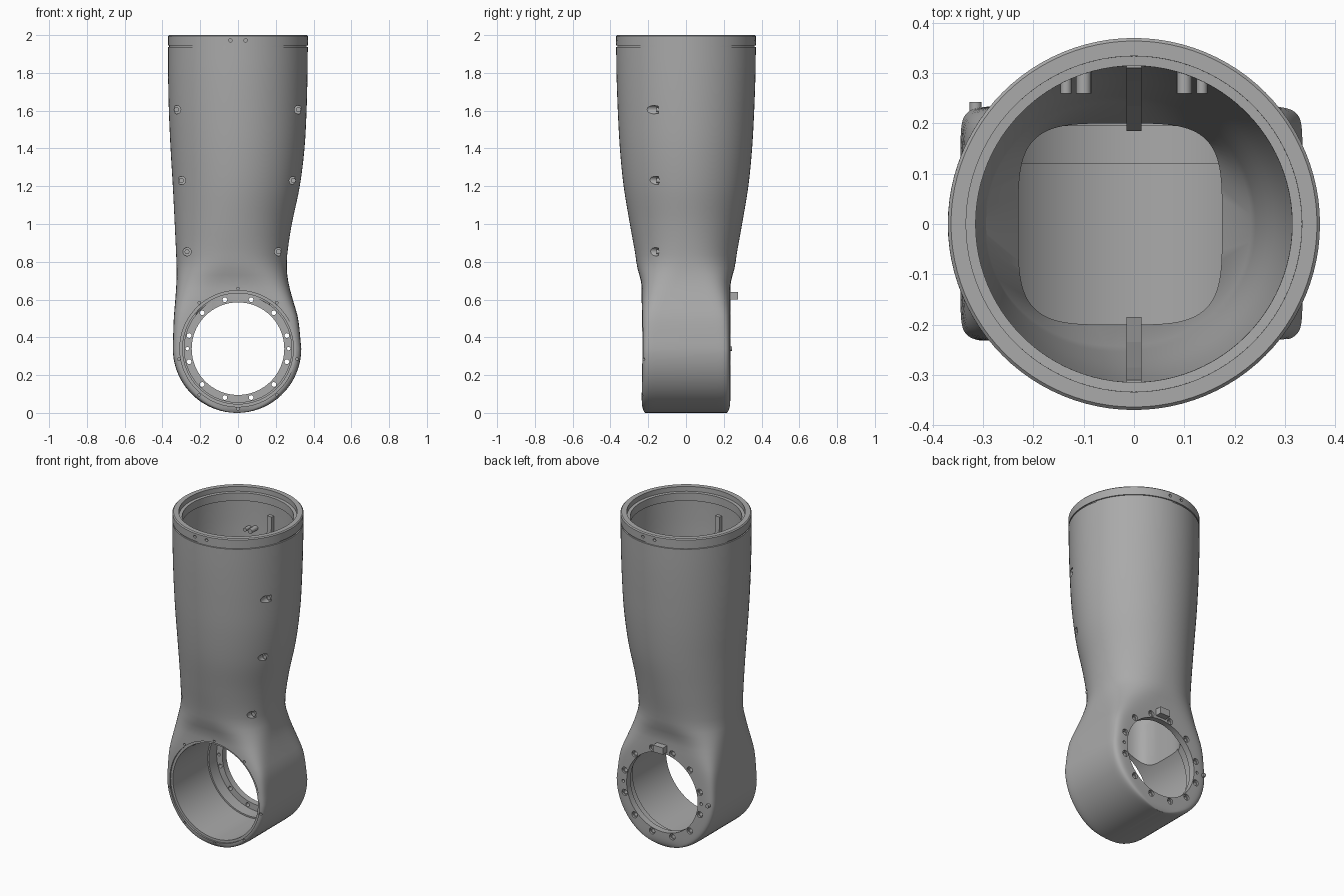
import bpy, bmesh
from math import sin, cos, pi, radians
from mathutils import Matrix, Vector

cube = bpy.data.objects.get("Cube")
if cube:
    bpy.data.objects.remove(cube, do_unlink=True)

grey = bpy.data.materials.new("cast_grey")
grey.use_nodes = True
grey.diffuse_color = (0.4, 0.4, 0.4, 1)
grey.node_tree.nodes["Principled BSDF"].inputs["Base Color"].default_value = (0.4, 0.4, 0.4, 1)

HUB_Z = 0.34
SIDES = 96


def make_object(name, bm):
    bmesh.ops.recalc_face_normals(bm, faces=bm.faces)
    mesh = bpy.data.meshes.new(name)
    bm.to_mesh(mesh)
    bm.free()
    obj = bpy.data.objects.new(name, mesh)
    mesh.materials.append(grey)
    bpy.context.collection.objects.link(obj)
    return obj


def skin(name, rings, closed=False):
    """Bridge a list of point rings; cap the ends unless the loop closes."""
    bm = bmesh.new()
    loops = [[bm.verts.new(p) for p in ring] for ring in rings]
    n = len(loops[0])
    for a, b in zip(loops, loops[1:]):
        for i in range(n):
            j = (i + 1) % n
            bm.faces.new((a[i], a[j], b[j], b[i]))
    bm.faces.new(loops[0])
    bm.faces.new(loops[-1])
    return make_object(name, bm)


def section(z, left, right, half_y, power):
    """Superellipse ring: a circle at power 2, nearly a box at high power."""
    mid, half = (left + right) / 2, (right - left) / 2

    def soft(v):
        return 0 if abs(v) < 1e-6 else abs(v) ** (2 / power) * (1 if v > 0 else -1)
    angles = [2 * pi * i / SIDES for i in range(SIDES)]
    return [(mid + half * soft(cos(t)), half_y * soft(sin(t)), z) for t in angles]


def add_rod(bm, x, z, y0, y1, r, sides=20):
    """Cylinder along y."""
    m = Matrix.Translation((x, (y0 + y1) / 2, z)) @ Matrix.Rotation(pi / 2, 4, 'X')
    bmesh.ops.create_cone(bm, cap_ends=True, segments=sides, radius1=r, radius2=r,
                          depth=abs(y1 - y0), matrix=m)


def add_box(bm, centre, size):
    bmesh.ops.create_cube(bm, size=1, matrix=Matrix.Translation(centre) @ Matrix.Diagonal((*size, 1)))


def cut(target, cutter):
    cutter.hide_render = True
    mod = target.modifiers.new("cut", 'BOOLEAN')
    mod.operation, mod.solver, mod.object = 'DIFFERENCE', 'EXACT', cutter
    bpy.context.view_layer.objects.active = target
    bpy.ops.object.modifier_apply(modifier=mod.name)
    bpy.data.objects.remove(cutter, do_unlink=True)


def smooth(obj):
    bpy.ops.object.select_all(action='DESELECT')
    obj.select_set(True)
    bpy.context.view_layer.objects.active = obj
    bpy.ops.object.shade_smooth_by_angle(angle=radians(28))


# Outer shape: height, left, right, half depth, squareness
PROFILE = [
    (2.0, -.37, .37, .37, 2), (1.8, -.37, .368, .368, 2), (1.6, -.366, .363, .361, 2),
    (1.4, -.357, .352, .35, 2), (1.2, -.345, .327, .33, 2), (1.0, -.335, .285, .297, 2.05),
    (.85, -.328, .262, .27, 2.2), (.77, -.325, .258, .258, 2.5), (.69, -.326, .267, .237, 3.8),
    (.6, -.332, .29, .235, 6), (.5, -.34, .318, .235, 10), (HUB_Z, -.345, .335, .235, 14)]


def outer(z):
    """Smoothly interpolated profile row at height z."""
    k = next(i for i in range(len(PROFILE) - 1) if z >= PROFILE[i + 1][0] - 1e-9)
    p1, p2 = PROFILE[k], PROFILE[k + 1]
    p0, p3 = PROFILE[max(k - 1, 0)], PROFILE[min(k + 2, len(PROFILE) - 1)]
    t = (z - p1[0]) / (p2[0] - p1[0])
    row = []
    for a, b, c, d in zip(p0[1:], p1[1:], p2[1:], p3[1:]):
        m1 = (c - a) / (p2[0] - p0[0]) * (p2[0] - p1[0])
        m2 = (d - b) / (p3[0] - p1[0]) * (p2[0] - p1[0])
        row.append((2*t**3 - 3*t**2 + 1) * b + (t**3 - 2*t**2 + t) * m1
                   + (3*t**2 - 2*t**3) * c + (t**3 - t**2) * m2)
    return row


def offset_ring(z, inset):
    left, right, half_y, power = outer(z)
    return section(z, left + inset, right - inset, half_y - inset, power)


# Housing: tube with a cap seam groove, flowing into the round joint hub
rings = [offset_ring(z, d) for z, d in ((2, .006), (1.994, 0), (1.945, 0), (1.944, .006),
                                        (1.937, .006), (1.936, 0))]
steps = 44
rings += [offset_ring(1.9 + (HUB_Z - 1.9) * i / steps, 0) for i in range(steps + 1)]
for i in range(1, 20):
    t = pi / 2 * i / 19.3
    w = 0.34 * cos(t)
    rings.append(section(HUB_Z - 0.34 * sin(t), -.005 - w, -.005 + w,
                         .235 - .018 * sin(t) ** 16, 14))
housing = skin("arm_housing", rings)

# Hollow tube with stepped mouth, narrowing to a squared opening into the hub
cavity = [offset_ring(z, d) for z, d in ((1.985, .036), (1.97, .036), (1.969, .055), (1.92, .055), (1.919, .038))]
cavity.insert(0, section(2.05, -.334, .334, .334, 2))
cavity += [offset_ring(1.8 - i * .06, .036) for i in range(16)]
cavity += [section(z, -.23, .175, .2, 4) for z in (.8, .4)]
cut(housing, skin("tube_cavity", cavity))

# Hub bore: open at the front, stepped to a bolted flange at the back
bore = []
for y, r in ((-.4, .308), (-.222, .308), (-.222, .293), (.12, .293), (.12, .284),
             (.195, .284), (.195, .245), (.4, .245)):
    bore.append([(r * cos(2 * pi * i / SIDES), y, HUB_Z + r * sin(2 * pi * i / SIDES))
                 for i in range(SIDES)])
cut(housing, skin("hub_bore", bore))

# Counterbores: flange bolts and tube side screws
SCREWS = [(-.325, 1.605), (.32, 1.605), (-.3, 1.23), (.293, 1.23), (-.27, .853), (.215, .853)]
FLANGE = [(.268 * cos(radians(a)), HUB_Z + .268 * sin(radians(a))) for a in range(15, 375, 30)]
wide, narrow = bmesh.new(), bmesh.new()
for x, z in SCREWS:
    add_rod(wide, x, z, -.5, -.145, .022)
for x, z in FLANGE:
    add_rod(wide, x, z, .222, .3, .019)
    add_rod(narrow, x, z, .15, .3, .0125)
for side in (-1, 1):
    add_rod(narrow, side * .268, HUB_Z, .15, .3, .009)
    for x in (-.04, .04):
        add_rod(narrow, x, 1.972, side * .35, side * .42, .009)
for a in (90, 50, 130, -10, -50, -90, -130, -170):
    add_rod(narrow, .318 * cos(radians(a)), HUB_Z + .318 * sin(radians(a)), -.3, -.21, .007)
cut(housing, make_object("counterbores", wide))
cut(housing, make_object("bolt_holes", narrow))
smooth(housing)

# Screw heads seated in the tube side recesses
bm = bmesh.new()
for x, z in SCREWS:
    add_rod(bm, x, z, -.14, -.155, .013)
smooth(make_object("side_screws", bm))

# Wall ribs following the inside taper, front and back
RIB = [(.335, 1.85), (.31, 1.85), (.285, 1.4), (.235, 1.0), (.185, .78), (.22, .78), (.25, .9), (.32, 1.3)]
for name, side in (("front_rib", -1), ("back_rib", 1)):
    skin(name, [[(x, side * y, z) for y, z in RIB] for x in (-.015, .015)])

# Screw bosses on the inside of the back wall
bm = bmesh.new()
for side in (-1, 1):
    add_rod(bm, side * .1, 1.75, .26, .335, .015)
    add_rod(bm, side * .135, 1.75, .26, .325, .011)
smooth(make_object("inner_bosses", bm))

# Locating key and pin on the back flange
bm = bmesh.new()
add_box(bm, (0, .25, .62), (.07, .05, .042))
make_object("flange_key", bm)
bm = bmesh.new()
add_rod(bm, -.315, HUB_Z, .225, .243, .012)
smooth(make_object("flange_pin", bm))
